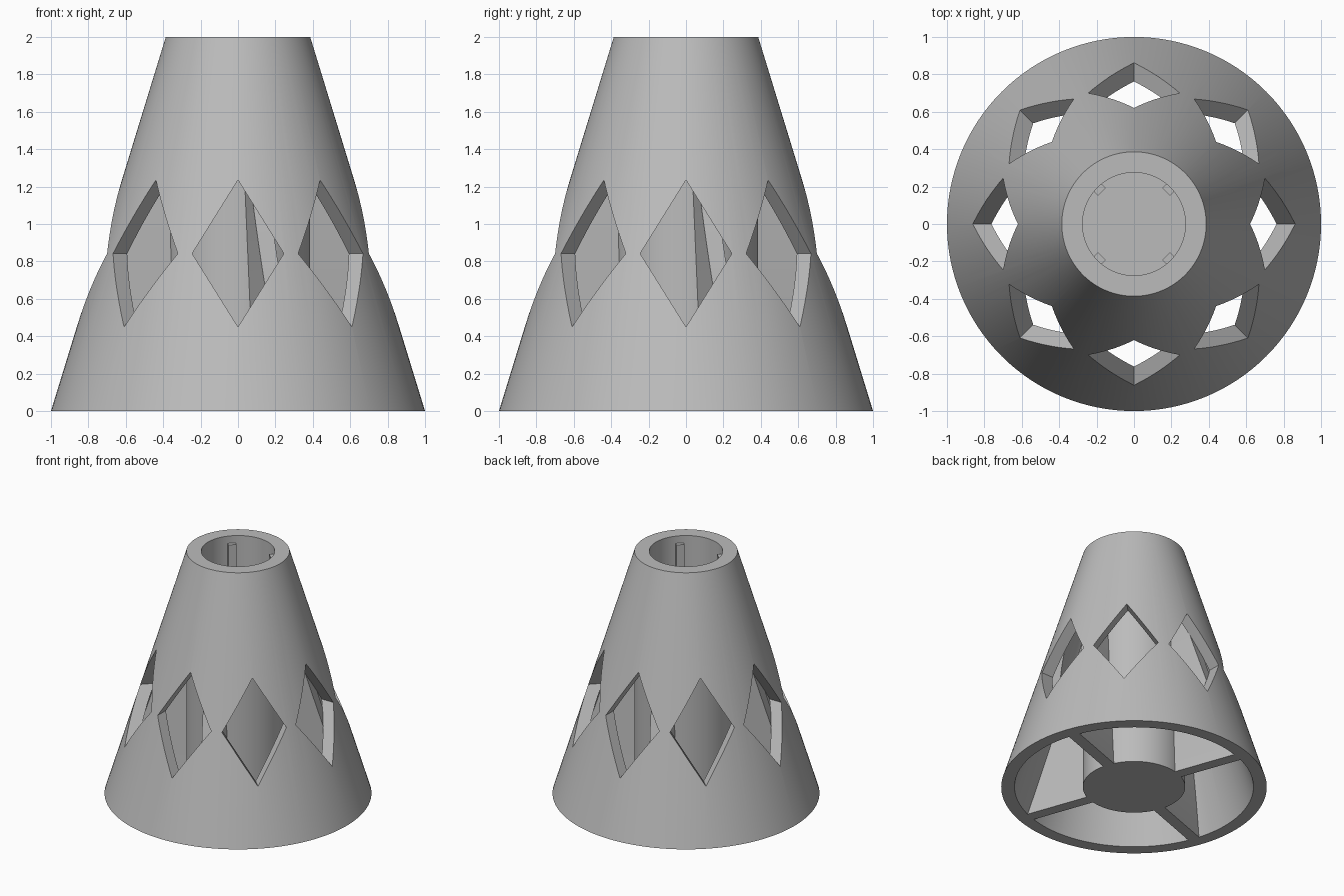
import bpy, bmesh, math
from mathutils import Matrix, Vector

if "Cube" in bpy.data.objects:
    bpy.data.objects.remove(bpy.data.objects["Cube"])

HEIGHT = 2.0
BASE_R, TUBE_R, BORE_R = 1.0, 0.386, 0.275
WALL, FLOOR = 0.1, 0.1
SLOPE = (BASE_R - TUBE_R) / HEIGHT
JOIN_Z = (BASE_R - WALL - TUBE_R) / SLOPE      # where the shell meets the tube

grey = bpy.data.materials.new("plain_grey")
grey.use_nodes = True
grey.diffuse_color = (0.5, 0.5, 0.5, 1)
grey.node_tree.nodes["Principled BSDF"].inputs["Base Color"].default_value = (0.5, 0.5, 0.5, 1)


def make_object(name, bm):
    bmesh.ops.recalc_face_normals(bm, faces=bm.faces)
    mesh = bpy.data.meshes.new(name)
    bm.to_mesh(mesh)
    bm.free()
    mesh.materials.append(grey)
    obj = bpy.data.objects.new(name, mesh)
    bpy.context.collection.objects.link(obj)
    return obj


def smooth(obj, degrees):
    bpy.ops.object.select_all(action='DESELECT')
    obj.select_set(True)
    bpy.context.view_layer.objects.active = obj
    bpy.ops.object.shade_smooth_by_angle(angle=math.radians(degrees))


def loft(bm, sections):
    """Join equal closed sections and cap both ends."""
    rings = [[bm.verts.new(p) for p in s] for s in sections]
    for a, b in zip(rings, rings[1:]):
        for i in range(len(a)):
            j = (i + 1) % len(a)
            bm.faces.new((a[i], a[j], b[j], b[i]))
    bm.faces.new(rings[0])
    bm.faces.new(rings[-1])


# Body: conical shell, central tube and its floor, turned from one profile
profile = [(0, 0), (TUBE_R, 0), (TUBE_R, JOIN_Z), (BASE_R - WALL, 0), (BASE_R, 0),
           (TUBE_R, HEIGHT), (BORE_R, HEIGHT), (BORE_R, FLOOR), (0, FLOOR)]
bm = bmesh.new()
verts = [bm.verts.new((r, 0, z)) for r, z in profile]
edges = [bm.edges.new(pair) for pair in zip(verts, verts[1:])]
bmesh.ops.spin(bm, geom=verts + edges, cent=(0, 0, 0), axis=(0, 0, 1),
               angle=math.tau, steps=128, use_merge=True)
bmesh.ops.remove_doubles(bm, verts=bm.verts, dist=1e-4)
body = make_object("conical_body", bm)

# Eight diamond windows cut through the shell only
bm = bmesh.new()
diamond = [(0, 0.45), (0.245, 0.842), (0, 1.235), (-0.245, 0.842)]
for k in range(8):
    turn = Matrix.Rotation(k * math.tau / 8, 3, 'Z')
    loft(bm, [[turn @ Vector((r, y, z)) for y, z in diamond] for r in (0.42, 1.2)])
cutter = make_object("window_cutter", bm)
cutter.hide_render = True
cutter.hide_viewport = True
cut = body.modifiers.new("windows", 'BOOLEAN')
cut.operation = 'DIFFERENCE'
cut.solver = 'EXACT'
cut.object = cutter
bpy.context.view_layer.objects.active = body
bpy.ops.object.modifier_apply(modifier=cut.name)
bpy.data.objects.remove(cutter)
smooth(body, 15)

# Four gently twisted fins between tube and shell
HALF = 0.046
STEPS = 40


def fin_section(z, turn):
    outer = BASE_R - WALL - SLOPE * z
    reach = max(math.sqrt(outer ** 2 - HALF ** 2) + 0.003, TUBE_R)
    twist = Matrix.Rotation(turn + math.radians(20 - 6.4 * z), 3, 'Z')
    corners = [(0.382, -HALF), (reach, -HALF), (reach, HALF), (0.382, HALF)]
    return [twist @ Vector((x, y, z)) for x, y in corners]


for k in range(4):
    bm = bmesh.new()
    loft(bm, [fin_section(JOIN_Z * i / STEPS, k * math.pi / 2) for i in range(STEPS + 1)])
    smooth(make_object(f"fin_{k + 1}", bm), 30)

# Four slim ribs inside the bore
for k in range(4):
    bm = bmesh.new()
    turn = Matrix.Rotation(math.pi / 4 + k * math.pi / 2, 3, 'Z')
    rib = [(0.243, -0.03), (0.28, -0.03), (0.28, 0.03), (0.243, 0.03)]
    loft(bm, [[turn @ Vector((x, y, z)) for x, y in rib] for z in (FLOOR, 1.94)])
    make_object(f"bore_rib_{k + 1}", bm)
